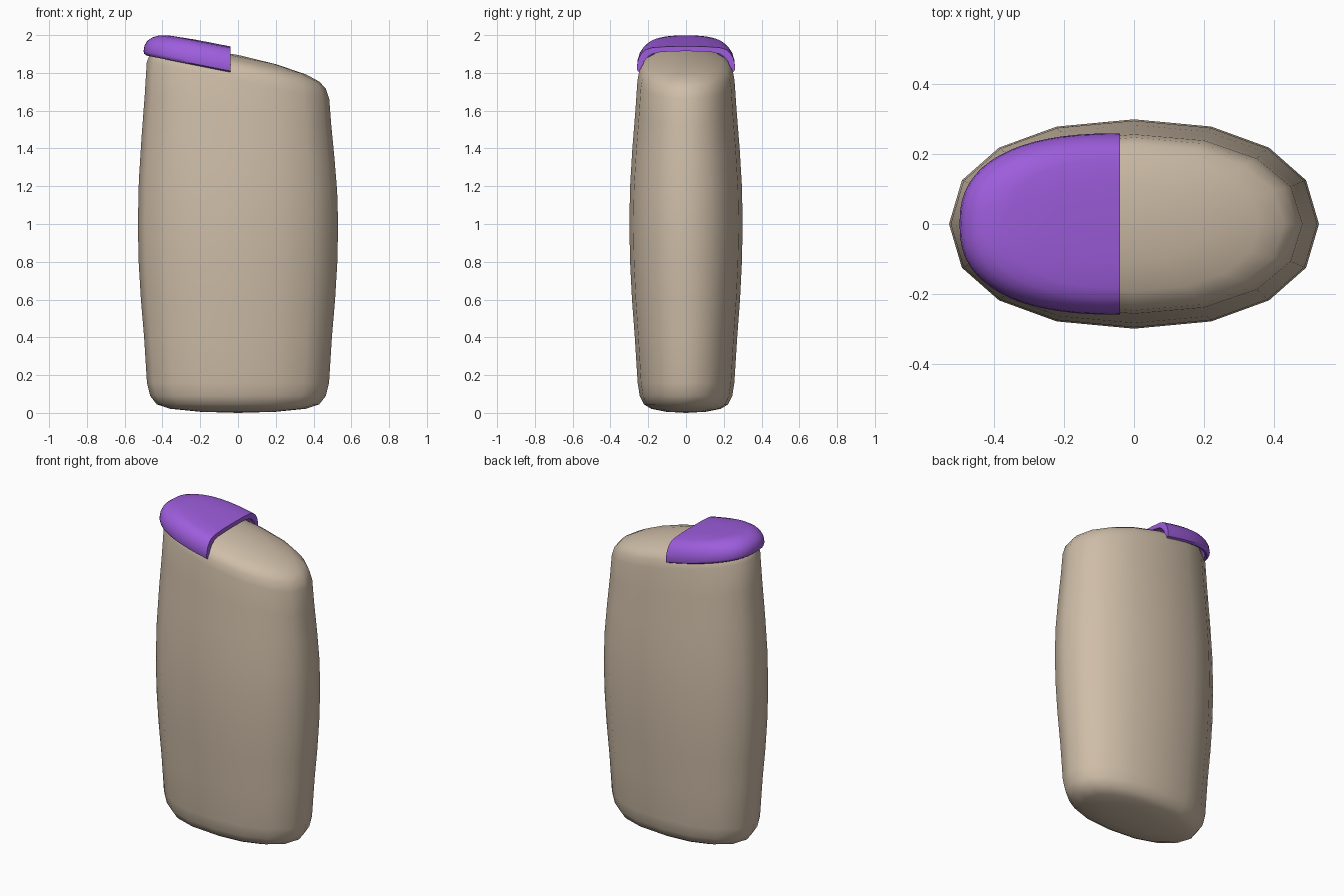
import bpy, bmesh, math

if "Cube" in bpy.data.objects:
    bpy.data.objects.remove(bpy.data.objects["Cube"])

SLANT = -0.2   # slope of the top along x


def super_ring(n_sides, power, start=0.0, sweep=2 * math.pi, closed=True):
    """Unit superellipse points."""
    pts = []
    count = n_sides if closed else n_sides + 1
    for i in range(count):
        a = start + sweep * i / n_sides
        c, s = math.cos(a), math.sin(a)
        pts.append((math.copysign(abs(c) ** (2 / power), c) if abs(c) > 1e-6 else 0.0,
                    math.copysign(abs(s) ** (2 / power), s) if abs(s) > 1e-6 else 0.0))
    return pts


def finish(bm, name, color, angle):
    bmesh.ops.recalc_face_normals(bm, faces=bm.faces[:])
    mesh = bpy.data.meshes.new(name)
    bm.to_mesh(mesh)
    bm.free()
    obj = bpy.data.objects.new(name, mesh)
    bpy.context.collection.objects.link(obj)
    mat = bpy.data.materials.new(name + "_colour")
    mat.diffuse_color = color
    mat.use_nodes = True
    mat.node_tree.nodes["Principled BSDF"].inputs["Base Color"].default_value = mat.diffuse_color
    mesh.materials.append(mat)
    bpy.ops.object.select_all(action='DESELECT')
    obj.select_set(True)
    bpy.context.view_layer.objects.active = obj
    bpy.ops.object.shade_smooth_by_angle(angle=math.radians(angle))
    return obj


def bridge(bm, a, b, closed):
    n = len(a)
    for i in range(n if closed else n - 1):
        j = (i + 1) % n
        bm.faces.new((a[i], a[j], b[j], b[i]))


def fan(bm, pole, ring, closed):
    n = len(ring)
    for i in range(n if closed else n - 1):
        bm.faces.new((pole, ring[i], ring[(i + 1) % n]))


# Body: oval, bulging 16-sided bottle with slanted domed top (rx, ry, z)
rings = [(.20, .105, .006), (.36, .185, .022), (.43, .223, .045), (.465, .245, .09),
         (.482, .256, .16), (.497, .271, .4), (.514, .286, .6), (.526, .296, .8),
         (.53, .30, 1.0), (.525, .296, 1.2), (.511, .284, 1.4), (.494, .268, 1.6),
         (.483, .257, 1.76), (.465, .248, 1.81), (.43, .230, 1.84), (.36, .192, 1.864),
         (.20, .107, 1.886)]
bm = bmesh.new()
loops = []
for rx, ry, z in rings:
    k = SLANT * min(1, max(0, (z - 1) / 0.75))
    loops.append([bm.verts.new((rx * x, ry * y, z + k * rx * x))
                  for x, y in super_ring(16, 2.2)])
for a, b in zip(loops, loops[1:]):
    bridge(bm, a, b, True)
fan(bm, bm.verts.new((0, 0, 0)), loops[0], True)
fan(bm, bm.verts.new((0, 0, 1.895)), loops[-1], True)
finish(bm, "body", (.62, .51, .39, 1), 80)

# Lid: slanted half-oval shell over the left end; (fraction, inset, z)
profile = [(.4, 0, 1.931), (.7, 0, 1.925), (.82, 0, 1.915), (.9, 0, 1.897),
           (.96, 0, 1.872), (.99, 0, 1.845), (1, 0, 1.815), (1, .003, 1.802),
           (1, .015, 1.795), (1, .027, 1.802), (1, .03, 1.825), (.97, .03, 1.853),
           (.9, .03, 1.876), (.8, .028, 1.892), (.6, .02, 1.902), (.3, .01, 1.906)]
CUT = -0.04
bm = bmesh.new()
loops = []
for f, inset, z in profile:
    rx, ry = .46 * f - inset, .26 * f - inset
    loop = []
    for x, y in super_ring(32, 2.45, math.pi / 2, math.pi, False):
        px = CUT + rx * x
        loop.append(bm.verts.new((px, ry * y, z + SLANT * px)))
    loops.append(loop)
for a, b in zip(loops, loops[1:]):
    bridge(bm, a, b, False)
outer = bm.verts.new((CUT, 0, 1.932 + SLANT * CUT))
inner = bm.verts.new((CUT, 0, 1.907 + SLANT * CUT))
fan(bm, outer, loops[0], False)
fan(bm, inner, loops[-1], False)
# Cut face of the shell: strips pairing outer and inner profile points
half = len(profile) // 2
for side in (0, -1):
    o = [outer] + [l[side] for l in loops[:half]]
    i = [inner] + [l[side] for l in reversed(loops[half:])]
    for k in range(half):
        bm.faces.new((o[k], o[k + 1], i[k + 1], i[k]))
finish(bm, "lid", (.34, .11, .72, 1), 45)
